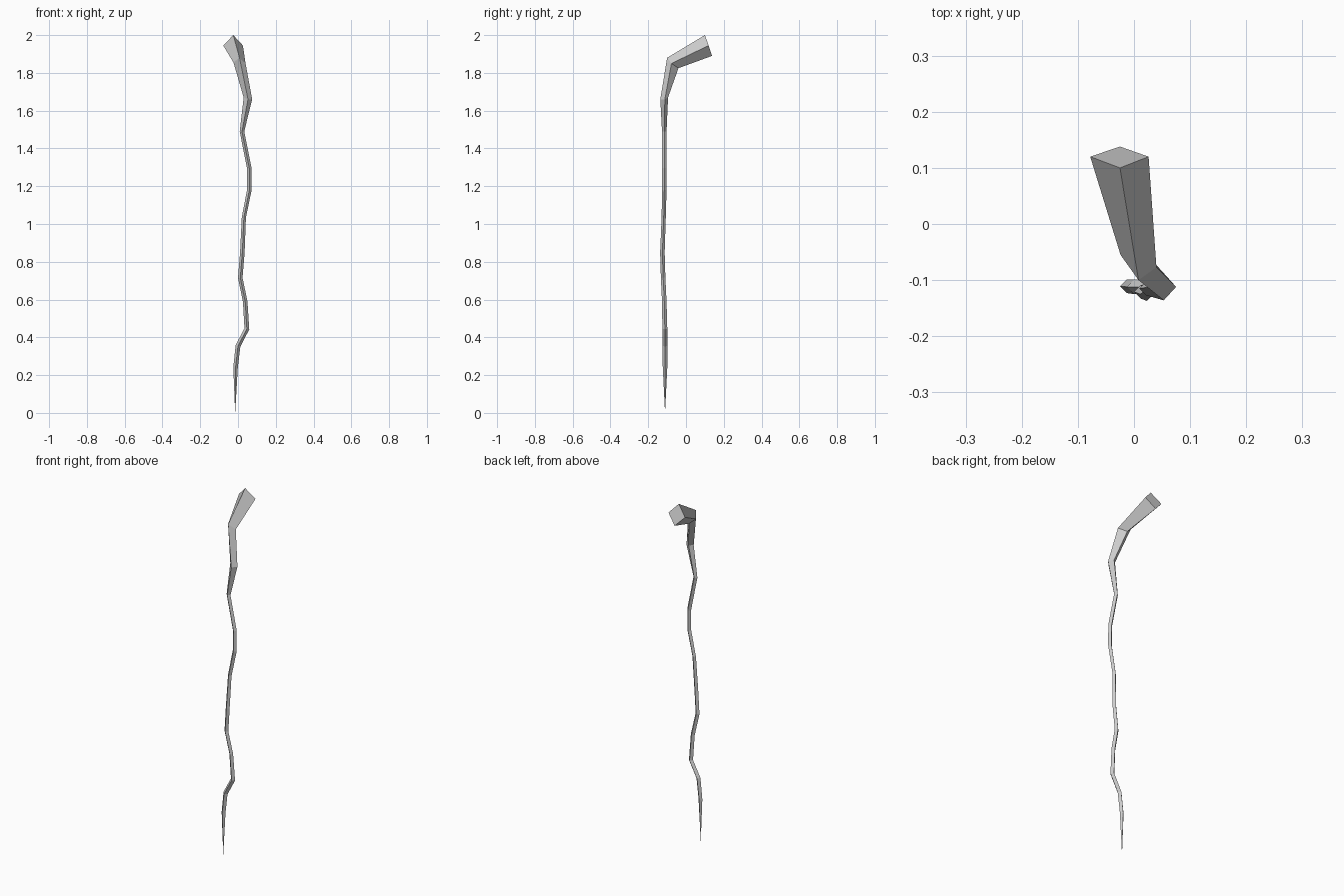
import bpy, bmesh
from mathutils import Vector

if "Cube" in bpy.data.objects:
    bpy.data.objects.remove(bpy.data.objects["Cube"])

# Root centre line with half thickness: x, y, z, r
path = [
    (-0.013, -0.111, 0.24, 0.012), (0.000, -0.112, 0.355, 0.013),
    (0.047, -0.112, 0.445, 0.013), (0.038, -0.115, 0.59, 0.012),
    (0.012, -0.121, 0.715, 0.012), (0.023, -0.125, 0.85, 0.012),
    (0.031, -0.118, 1.035, 0.011), (0.060, -0.115, 1.18, 0.012),
    (0.060, -0.114, 1.295, 0.012), (0.021, -0.115, 1.49, 0.012),
    (0.052, -0.115, 1.665, 0.021),
]
tip = Vector((-0.015, -0.111, 0))

# Thick bent head: front/top, right, back/under, left corners
head = [
    [(0.053, -0.136, 1.66), (0.075, -0.112, 1.66), (0.05, -0.095, 1.67), (0.03, -0.112, 1.67)],
    [(0.008, -0.10, 1.88), (0.04, -0.077, 1.85), (0.01, -0.04, 1.825), (-0.024, -0.055, 1.855)],
    [(-0.025, 0.10, 2.0), (0.026, 0.12, 1.945), (-0.025, 0.138, 1.89), (-0.078, 0.12, 1.945)],
]

# Diamond rings square to the winding line
pts = [Vector(p[:3]) for p in path]
rings = []
for i in range(len(path) - 1):
    before = pts[i - 1] if i else tip
    t = (pts[i + 1] - pts[i]).normalized() + (pts[i] - before).normalized()
    t.normalize()
    side = (Vector((1, 0, 0)) - t * t.x).normalized()
    front = side.cross(t).normalized()
    if front.y > 0:
        front = -front
    c, r = pts[i], path[i][3]
    rings.append([c + front * r, c + side * r, c - front * r, c - side * r])
rings += head

# Skin the rings, with a pointed tip and a flat cut end
bm = bmesh.new()
loops = [[bm.verts.new(p) for p in ring] for ring in rings]
point = bm.verts.new(tip)
for k in range(4):
    n = (k + 1) % 4
    bm.faces.new((point, loops[0][n], loops[0][k]))
    for a, b in zip(loops, loops[1:]):
        bm.faces.new((a[k], a[n], b[n], b[k]))
bm.faces.new(loops[-1])
bmesh.ops.recalc_face_normals(bm, faces=bm.faces[:])
mesh = bpy.data.meshes.new("root")
bm.to_mesh(mesh)
bm.free()
root = bpy.data.objects.new("root", mesh)
bpy.context.collection.objects.link(root)
